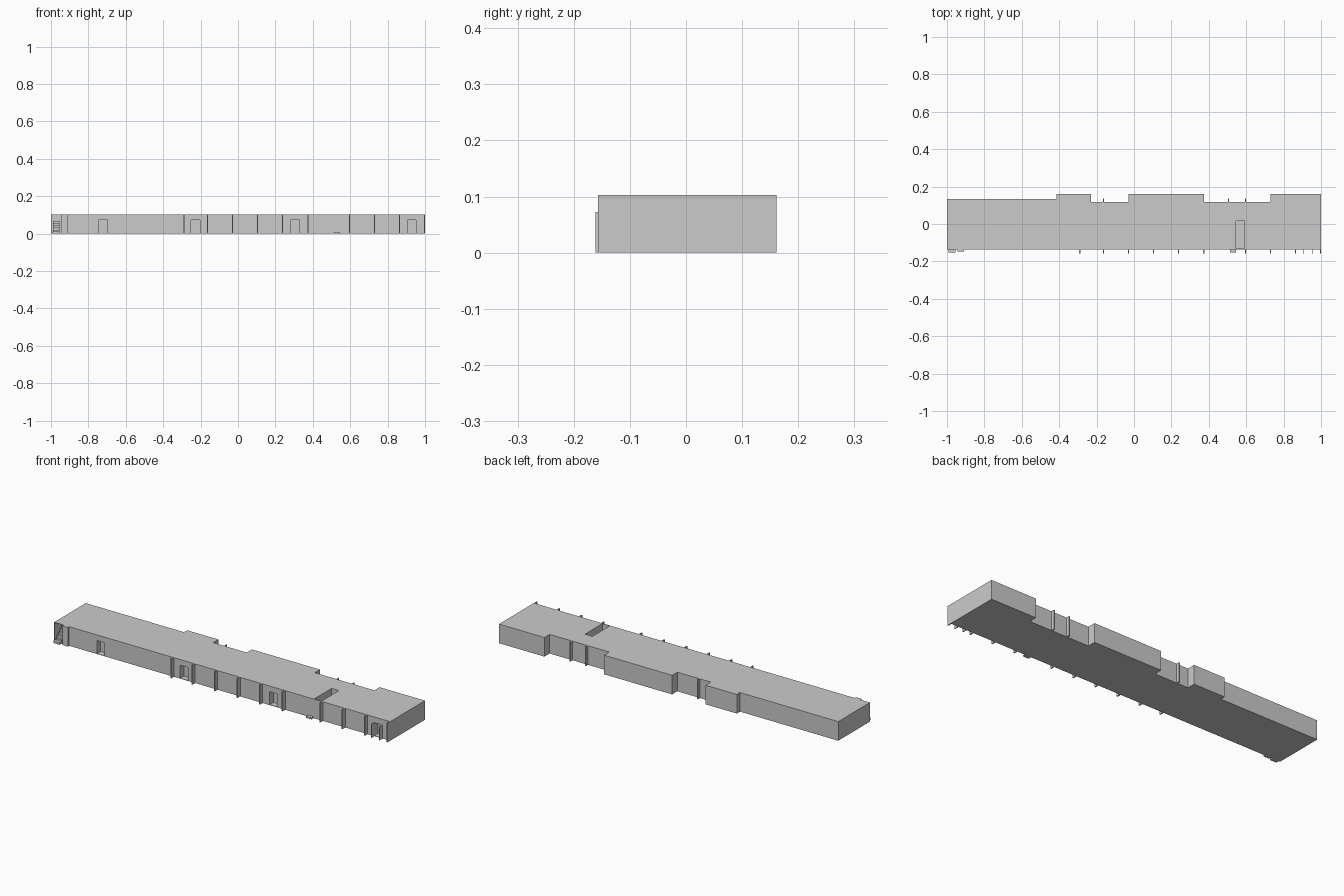
import bpy, bmesh

if "Cube" in bpy.data.objects:
    bpy.data.objects.remove(bpy.data.objects["Cube"])

H = 0.103          # roof height
F = -0.135         # front wall plane


def prism(name, outline, z0, z1):
    """Extrude a plan outline from z0 to z1."""
    bm = bmesh.new()
    face = bm.faces.new([bm.verts.new((x, y, z0)) for x, y in outline])
    ext = bmesh.ops.extrude_face_region(bm, geom=[face])
    for v in ext["geom"]:
        if isinstance(v, bmesh.types.BMVert):
            v.co.z = z1
    bmesh.ops.recalc_face_normals(bm, faces=bm.faces)
    me = bpy.data.meshes.new(name)
    bm.to_mesh(me)
    bm.free()
    ob = bpy.data.objects.new(name, me)
    bpy.context.collection.objects.link(ob)
    return ob


def box(name, x0, x1, y0, y1, z0, z1):
    return prism(name, [(x0, y0), (x1, y0), (x1, y1), (x0, y1)], z0, z1)


def cut(target, *bounds):
    cutter = box("cutter", *bounds)
    cutter.hide_render = True
    mod = target.modifiers.new("opening", "BOOLEAN")
    mod.operation = "DIFFERENCE"
    mod.solver = "EXACT"
    mod.object = cutter
    bpy.context.view_layer.objects.active = target
    bpy.ops.object.modifier_apply(modifier=mod.name)
    bpy.data.objects.remove(cutter)


# main block with stepped rear wall
plan = [(-1, F), (1, F), (1, 0.161), (0.73, 0.161), (0.73, 0.117),
        (0.375, 0.117), (0.375, 0.161), (-0.03, 0.161), (-0.03, 0.117),
        (-0.23, 0.117), (-0.23, 0.161), (-0.415, 0.161), (-0.415, 0.134),
        (-1, 0.134)]
body = prism("building_block", plan, 0, H)

# recessed doorways
for x in (-0.745, -0.25, 0.282, 0.905):
    cut(body, x, x + 0.046, F - 0.05, F + 0.032, 0.002, 0.072)

# roof light well behind the front wall
cut(body, 0.546, 0.59, F + 0.003, 0.016, 0.004, H + 0.05)
box("well_landing", 0.552, 0.584, F + 0.003, -0.01, 0.004, 0.012)

# open stair corner at the left end
cut(body, -0.997, -0.943, F - 0.05, F + 0.06, 0.003, H - 0.002)
for i in range(5):
    box("corner_stair", -0.99, -0.955, F + i * 0.012, F + 0.012 * (i + 1),
        0.003, 0.02 + i * 0.012)
box("corner_stair_base", -0.992, -0.955, -0.153, F, 0, 0.012)
box("corner_pillar", -0.943, -0.91, -0.146, F, 0, H)

# front ribs
for x in (-0.29, -0.163, -0.03, 0.105, 0.238, 0.373, 0.597, 0.73, 0.863, 0.997):
    box("front_rib", x - 0.003, x + 0.003, -0.157, F, 0, H)

# rear ribs in the recesses
for x in (-0.163, 0.505, 0.597):
    box("rear_rib", x - 0.003, x + 0.003, 0.117, 0.135, 0, H)

# fins beside the right-hand door, and low front step
for x in (0.905, 0.953):
    box("door_fin", x - 0.002, x + 0.002, -0.161, F, 0, 0.072)
box("front_step", 0.512, 0.545, -0.153, F, 0, 0.008)
